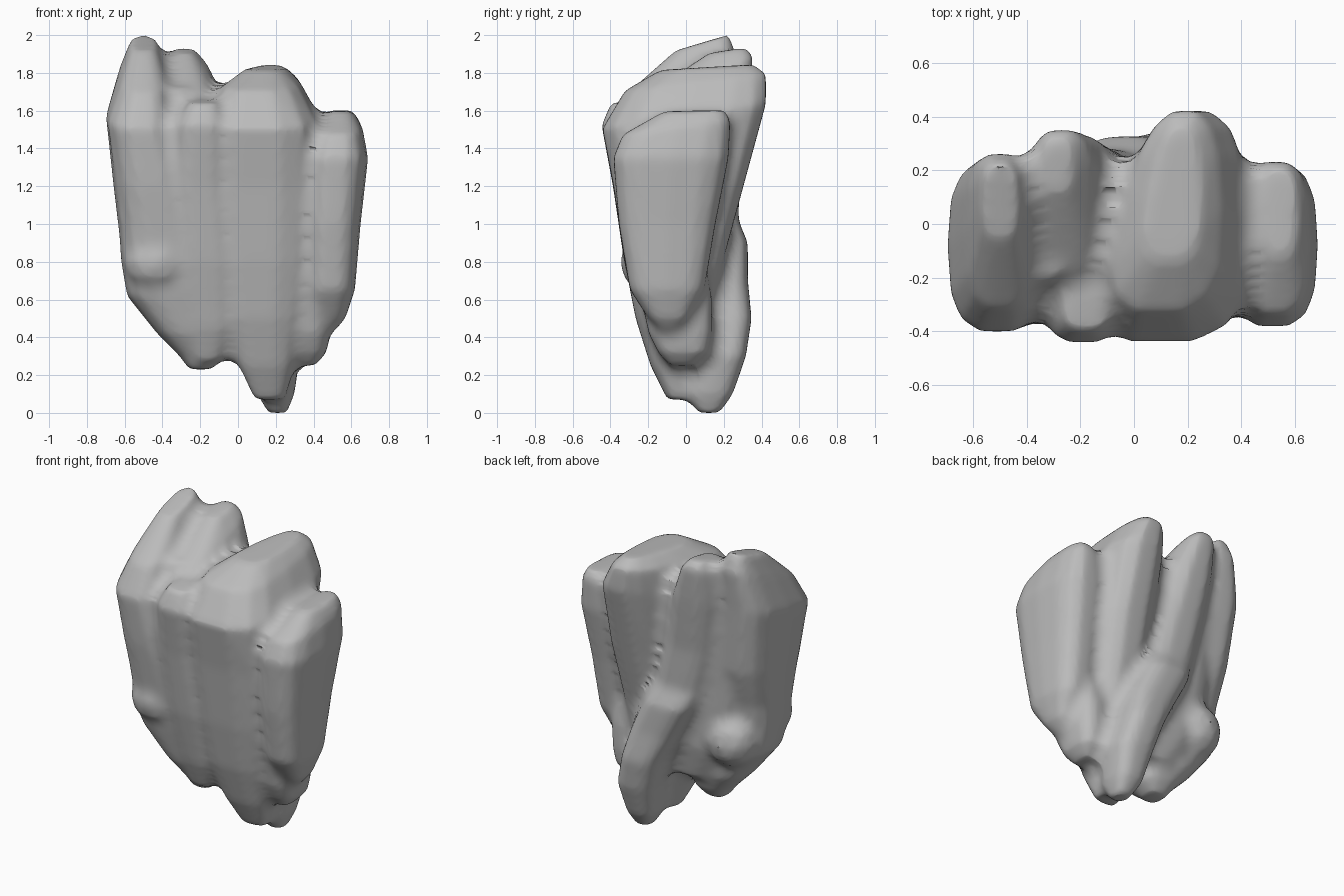
import bpy
import bmesh
from math import cos, sin, pi, copysign
from mathutils import Matrix, Vector

cube = bpy.data.objects.get("Cube")
if cube:
    bpy.data.objects.remove(cube, do_unlink=True)

SIDES = 14
UNIT = 0.01  # ring sizes are written in hundredths

# One plain stone colour
stone = bpy.data.materials.new("grey_stone")
stone.use_nodes = True
colour = (0.5, 0.5, 0.5, 1)
stone.diffuse_color = colour
stone.node_tree.nodes["Principled BSDF"].inputs["Base Color"].default_value = colour

rock = bmesh.new()


def rounded(value, power=0.7):
    return copysign(abs(value) ** power, value)


def column(rings, taper=0.0, shear=0.0):
    """Loft rings of (height, left, right, front, back, slope toward the back).
    Taper narrows the back of each ring, shear moves the back sideways."""
    loops = []
    for height, left, right, front, back, slope in rings:
        centre = Vector((left + right, front + back, 2 * height)) / 2
        half_x, half_y = (right - left) / 2, (back - front) / 2
        loop = []
        for i in range(SIDES):
            angle = 2 * pi * i / SIDES
            u, v = rounded(cos(angle)), rounded(sin(angle))
            offset = Vector((half_x * (u * (1 - taper * v) + shear * v),
                             half_y * v,
                             half_y * v * slope))
            loop.append(rock.verts.new((centre + offset) * UNIT))
        loops.append(loop)
    for a, b in zip(loops, loops[1:]):
        for i in range(SIDES):
            j = (i + 1) % SIDES
            rock.faces.new((a[i], a[j], b[j], b[i]))
    rock.faces.new(loops[0])
    rock.faces.new(loops[-1])


def lump(location, size):
    """Rounded lump half sunk in the rock."""
    bmesh.ops.create_icosphere(rock, subdivisions=2, radius=1,
                               matrix=Matrix.LocRotScale(Vector(location), None, Vector(size)))


# Tall outer slab, sloping down to the front
column([
    (196, -57, -43, -6, 23, .3),
    (179, -63, -37, -32, 27, .35),
    (157, -70, -33, -41, 24, .2),
    (120, -66, -25, -38, 20, 0),
    (95, -63, -18, -34, 13, 0),
    (80, -62, -15, -32, 11, 0),
    (62, -59, -8, -28, 13, 0),
    (42, -43, -4, -23, 11, 0),
    (30, -31, -6, -17, 6, 0),
    (23, -26, -14, -13, 1, 0),
])

# Broad rib on the front, between the two big slabs
column([
    (165, -26, -10, -40, -24, .15),
    (154, -34, -4, -45, -5, .1),
    (120, -38, -2, -39, 0, 0),
    (80, -36, 2, -33, 0, 0),
    (45, -28, -1, -25, 0, 0),
    (27, -24, -8, -18, 0, 0),
])

# Web filling the hollow between the tall slab and the leaning ridge
column([
    (178, -48, -24, -22, 24, .3),
    (150, -52, -16, -28, 23, 0),
    (105, -50, -2, -20, 20, 0),
    (62, -44, 10, -18, 18, 0),
    (38, -26, 14, -12, 12, 0),
])

# Big central slab, narrowing toward the back
column([
    (183, 6, 25, -14, 36, .06),
    (175, -5, 33, -33, 43, .12),
    (157, -10, 43, -45, 43, .15),
    (120, -11, 44, -39, 31, 0),
    (80, -8, 40, -33, 20, 0),
    (50, -4, 35, -27, 15, 0),
    (25, 3, 30, -19, 10, 0),
    (7, 10, 25, -10, 6, 0),
], taper=0.3, shear=0.25)

# Ridge on the back that leans over to the foot of the rock
column([
    (192, -35, -23, 12, 32, .15),
    (179, -40, -15, -20, 36, .35),
    (160, -42, -5, -34, 34, .2),
    (130, -36, 2, -15, 29, 0),
    (102, -28, 8, -5, 28, 0),
    (90, -22, 13, 0, 33, 0),
    (70, -11, 22, 4, 33, 0),
    (50, 0, 28, 4, 35, 0),
    (30, 6, 33, 2, 32, 0),
    (10, 10, 30, 0, 25, 0),
    (0, 16, 26, 6, 18, 0),
])

# Short slab at the side and the stub below it
column([
    (160, 48, 61, -12, 21, .02),
    (151, 40, 66, -34, 24, .13),
    (135, 35, 69, -39, 23, 0),
    (100, 35, 65, -36, 16, 0),
    (65, 36, 62, -30, 10, 0),
    (50, 37, 57, -20, 2, 0),
    (43, 42, 51, -14, -4, 0),
])
column([
    (85, 32, 50, -26, 10, 0),
    (60, 27, 50, -24, 14, 0),
    (42, 26, 49, -20, 14, 0),
    (32, 28, 47, -15, 12, 0),
    (25, 33, 41, -9, 5, 0),
])

# Lumps low on the tall slab
lump((-0.43, -0.22, 0.8), (0.18, 0.13, 0.16))
lump((-0.4, 0.08, 0.7), (0.17, 0.16, 0.18))

# One solid rock from all the columns
bmesh.ops.recalc_face_normals(rock, faces=rock.faces)
mesh = bpy.data.meshes.new("rock_cluster")
rock.to_mesh(mesh)
rock.free()
mesh.materials.append(stone)
cluster = bpy.data.objects.new("rock_cluster", mesh)
bpy.context.collection.objects.link(cluster)

# Fuse the columns, then swell and shrink them to fill the tight gaps
for step, swell in (("swell", 0.045), ("shrink", -0.045)):
    fuse = cluster.modifiers.new("fuse_before_" + step, 'REMESH')
    fuse.mode = 'VOXEL'
    fuse.voxel_size = 0.02
    fuse.use_smooth_shade = True
    soften = cluster.modifiers.new("soften_before_" + step, 'SMOOTH')
    soften.factor = 0.5
    soften.iterations = 4
    offset = cluster.modifiers.new(step, 'DISPLACE')
    offset.strength = swell
    offset.mid_level = 0
